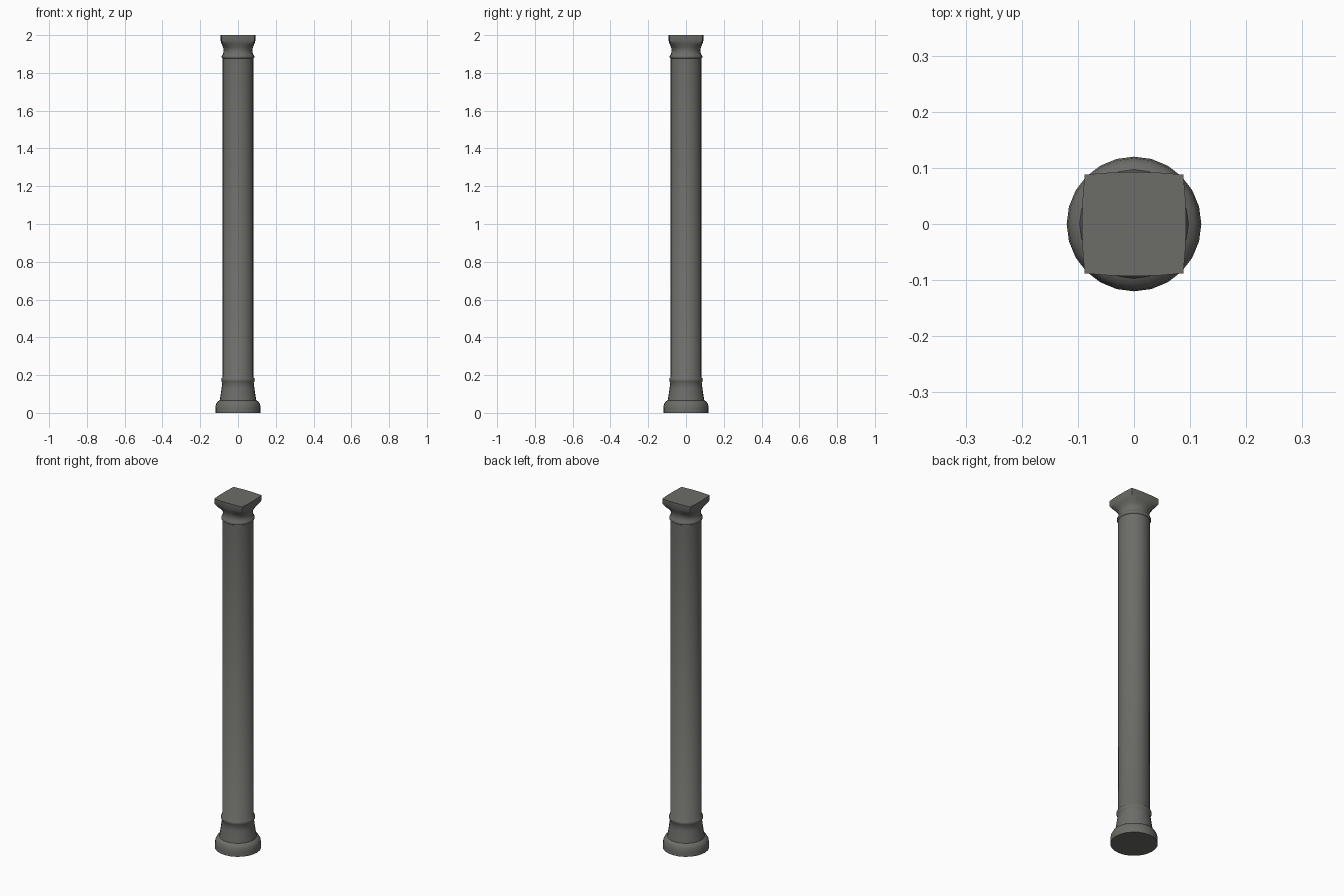
import bpy, bmesh, math

if "Cube" in bpy.data.objects:
    bpy.data.objects.remove(bpy.data.objects["Cube"])

SIDES = 24

stone = bpy.data.materials.new("grey stone")
stone.diffuse_color = (0.15, 0.15, 0.138, 1)
stone.use_nodes = True
stone.node_tree.nodes["Principled BSDF"].inputs["Base Color"].default_value = stone.diffuse_color


def radius(angle, r, square):
    """Blend a circle of radius r towards a slightly bulging square of half-width r."""
    a = abs((angle + math.pi / 4) % (math.pi / 2) - math.pi / 4)
    bulge = 1 - 0.05 * (a / (math.pi / 4)) ** 3
    return r * (1 - square) + square * r / math.cos(a) * bulge


def lathe(name, profile, angle=35):
    """Loft rings of (radius, height, squareness) and cap both ends."""
    bm = bmesh.new()
    rings = []
    for r, z, sq in profile:
        ring = []
        for i in range(SIDES):
            t = 2 * math.pi * i / SIDES
            d = radius(t, r, sq)
            ring.append(bm.verts.new((d * math.cos(t), d * math.sin(t), z)))
        rings.append(ring)
    for lo, hi in zip(rings, rings[1:]):
        for i in range(SIDES):
            j = (i + 1) % SIDES
            bm.faces.new((lo[i], lo[j], hi[j], hi[i]))
    bm.faces.new(rings[0][::-1])
    bm.faces.new(rings[-1])
    me = bpy.data.meshes.new(name)
    bm.to_mesh(me)
    bm.free()
    ob = bpy.data.objects.new(name, me)
    bpy.context.collection.objects.link(ob)
    me.materials.append(stone)
    bpy.context.view_layer.objects.active = ob
    ob.select_set(True)
    bpy.ops.object.shade_smooth_by_angle(angle=math.radians(angle))
    ob.select_set(False)
    return ob


# One continuous column: flared foot, beads, shaft and squared capital
lathe("column", [
    # foot
    (0.120, 0.000, 0), (0.120, 0.024, 0), (0.117, 0.045, 0), (0.109, 0.060, 0),
    (0.097, 0.066, 0), (0.092, 0.095, 0), (0.087, 0.130, 0), (0.083, 0.160, 0),
    # lower bead
    (0.087, 0.166, 0), (0.089, 0.175, 0), (0.087, 0.184, 0), (0.081, 0.190, 0),
    # shaft and upper bead
    (0.081, 1.876, 0), (0.086, 1.880, 0), (0.087, 1.886, 0), (0.084, 1.893, 0),
    # neck and capital turning square
    (0.079, 1.900, 0), (0.076, 1.920, 0.05), (0.079, 1.936, 0.3),
    (0.087, 1.954, 0.75), (0.092, 1.970, 1), (0.0925, 2.000, 1),
], 50)
